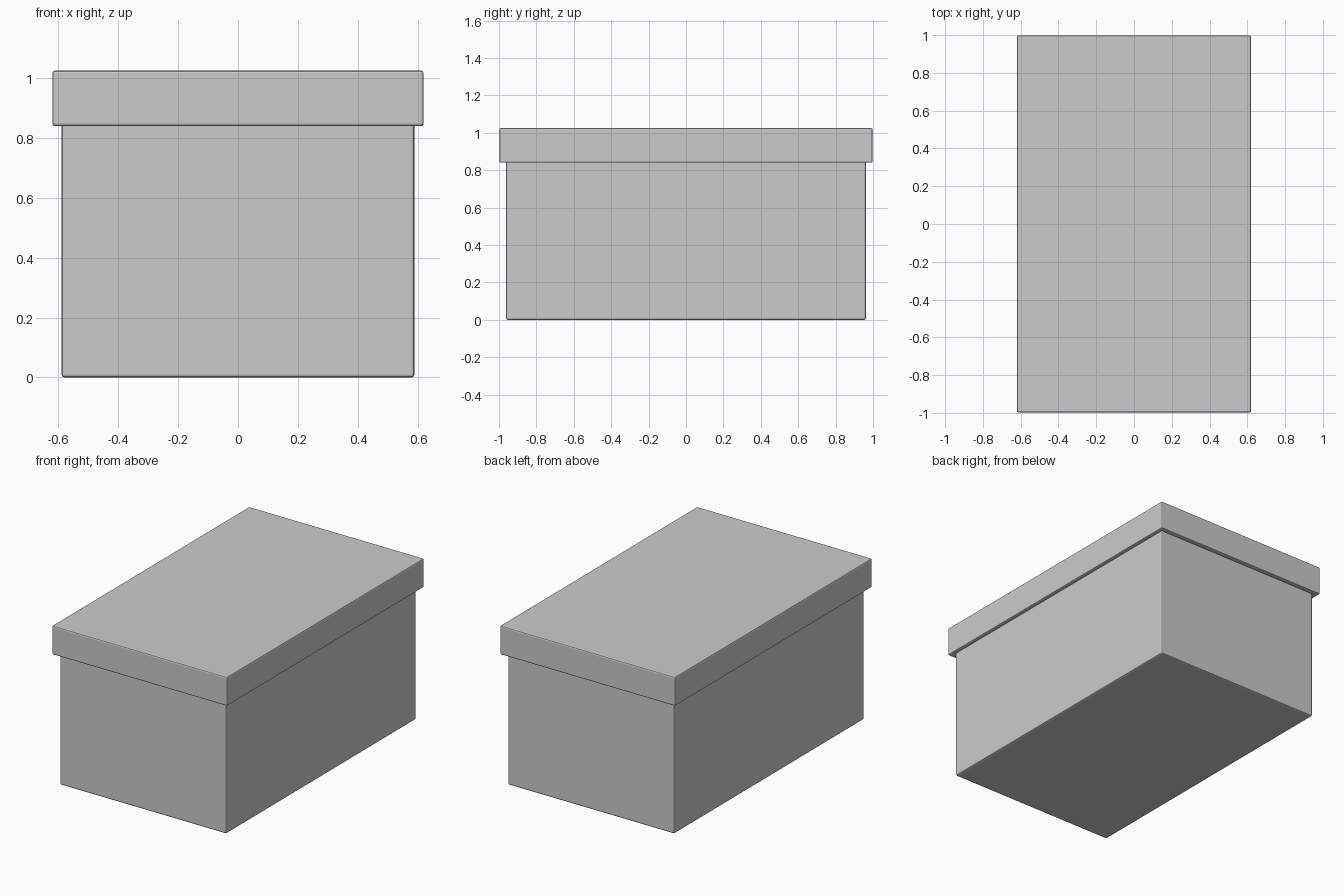
import bpy, bmesh

if "Cube" in bpy.data.objects:
    bpy.data.objects.remove(bpy.data.objects["Cube"])


def open_box(name, hx, hy, z_closed, z_open, wall_x, wall_y, floor, bevel):
    """Hollow tray, closed at z_closed and open at z_open."""
    s = 1 if z_open > z_closed else -1
    z_in = z_closed + s * floor
    bm = bmesh.new()

    def ring(x, y, z):
        return [bm.verts.new((a * x, b * y, z))
                for a, b in ((-1, -1), (1, -1), (1, 1), (-1, 1))]

    ix, iy = hx - wall_x, hy - wall_y
    rings = [ring(hx, hy, z_closed), ring(hx, hy, z_open),
             ring(ix, iy, z_open), ring(ix, iy, z_in)]
    for r0, r1 in zip(rings, rings[1:]):
        for i in range(4):
            j = (i + 1) % 4
            bm.faces.new((r0[i], r0[j], r1[j], r1[i]))
    bm.faces.new(rings[0])
    bm.faces.new(rings[-1])
    bmesh.ops.recalc_face_normals(bm, faces=bm.faces)
    me = bpy.data.meshes.new(name)
    bm.to_mesh(me)
    bm.free()
    ob = bpy.data.objects.new(name, me)
    bpy.context.collection.objects.link(ob)
    mod = ob.modifiers.new("soft_edges", 'BEVEL')
    mod.width = bevel
    mod.segments = 2
    mod.limit_method = 'ANGLE'
    return ob


# Box body, open at the top and reaching up inside the lid
open_box("box_body", 0.59, 0.962, 0.0, 0.995, 0.022, 0.022, 0.022, 0.01)

# Lid, an upside-down tray that overlaps the body
open_box("box_lid", 0.62, 0.998, 1.025, 0.84, 0.028, 0.034, 0.025, 0.008)
